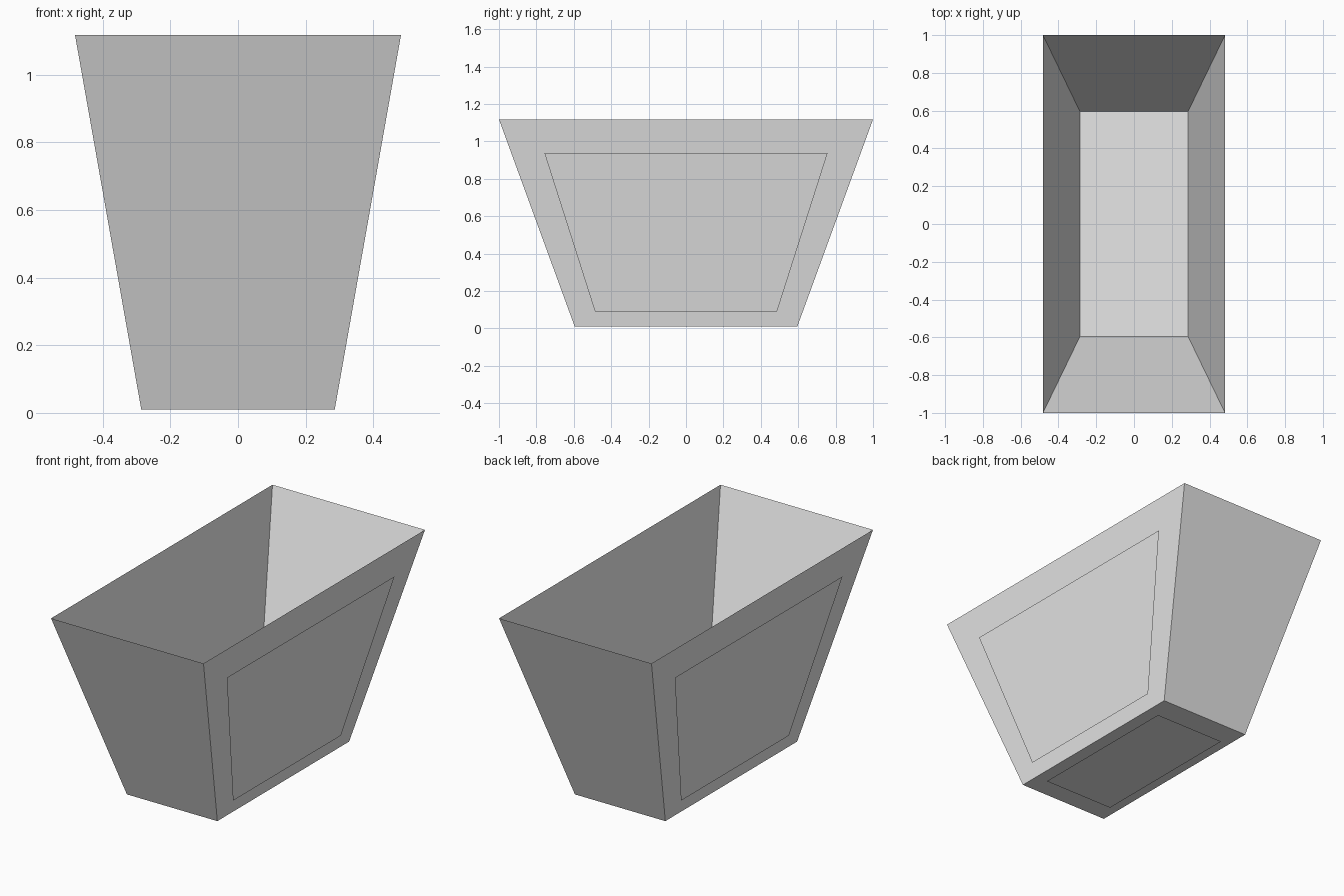
import bpy
import bmesh
from mathutils import Vector

cube = bpy.data.objects.get("Cube")
if cube:
    bpy.data.objects.remove(cube, do_unlink=True)

BASE_Z, RIM_Z = 0.01, 1.118
BASE = (0.286, 0.595)   # half width, half length at the floor
RIM = (0.482, 1.0)      # half width, half length at the rim
GAP = 0.009             # panel stand-off from the shell

grey = bpy.data.materials.new("light_grey")
grey.use_nodes = True
grey.diffuse_color = (0.8, 0.8, 0.8, 1)
grey.node_tree.nodes["Principled BSDF"].inputs["Base Color"].default_value = (0.8, 0.8, 0.8, 1)


def add_object(name, bm):
    mesh = bpy.data.meshes.new(name)
    bm.to_mesh(mesh)
    bm.free()
    mesh.materials.append(grey)
    obj = bpy.data.objects.new(name, mesh)
    bpy.context.collection.objects.link(obj)
    return obj


def ring(bm, half, z):
    return [bm.verts.new((sx * half[0], sy * half[1], z))
            for sx, sy in ((-1, -1), (1, -1), (1, 1), (-1, 1))]


def panel(name, corners, outward):
    bm = bmesh.new()
    face = bm.faces.new([bm.verts.new(c) for c in corners])
    face.normal_update()
    if face.normal.dot(Vector(outward)) < 0:
        face.normal_flip()
    return add_object(name, bm)


# Open tapered tub
bm = bmesh.new()
low, high = ring(bm, BASE, BASE_Z), ring(bm, RIM, RIM_Z)
bm.faces.new(low[::-1])
for i in range(4):
    j = (i + 1) % 4
    bm.faces.new((low[i], low[j], high[j], high[i]))
add_object("tub_shell", bm)


# Raised trapezoid panel on each long side
def wall_x(z):
    t = (z - BASE_Z) / (RIM_Z - BASE_Z)
    return BASE[0] + t * (RIM[0] - BASE[0]) + GAP


for side, name in ((1, "left_panel"), (-1, "right_panel")):
    outline = ((-0.487, 0.092), (0.487, 0.092), (0.757, 0.938), (-0.757, 0.938))
    panel(name, [(side * wall_x(z), y, z) for y, z in outline], (side, 0, 0))

# Panel under the floor
panel("bottom_panel",
      [(sx * 0.223, sy * 0.468, 0) for sx, sy in ((-1, -1), (1, -1), (1, 1), (-1, 1))],
      (0, 0, -1))
